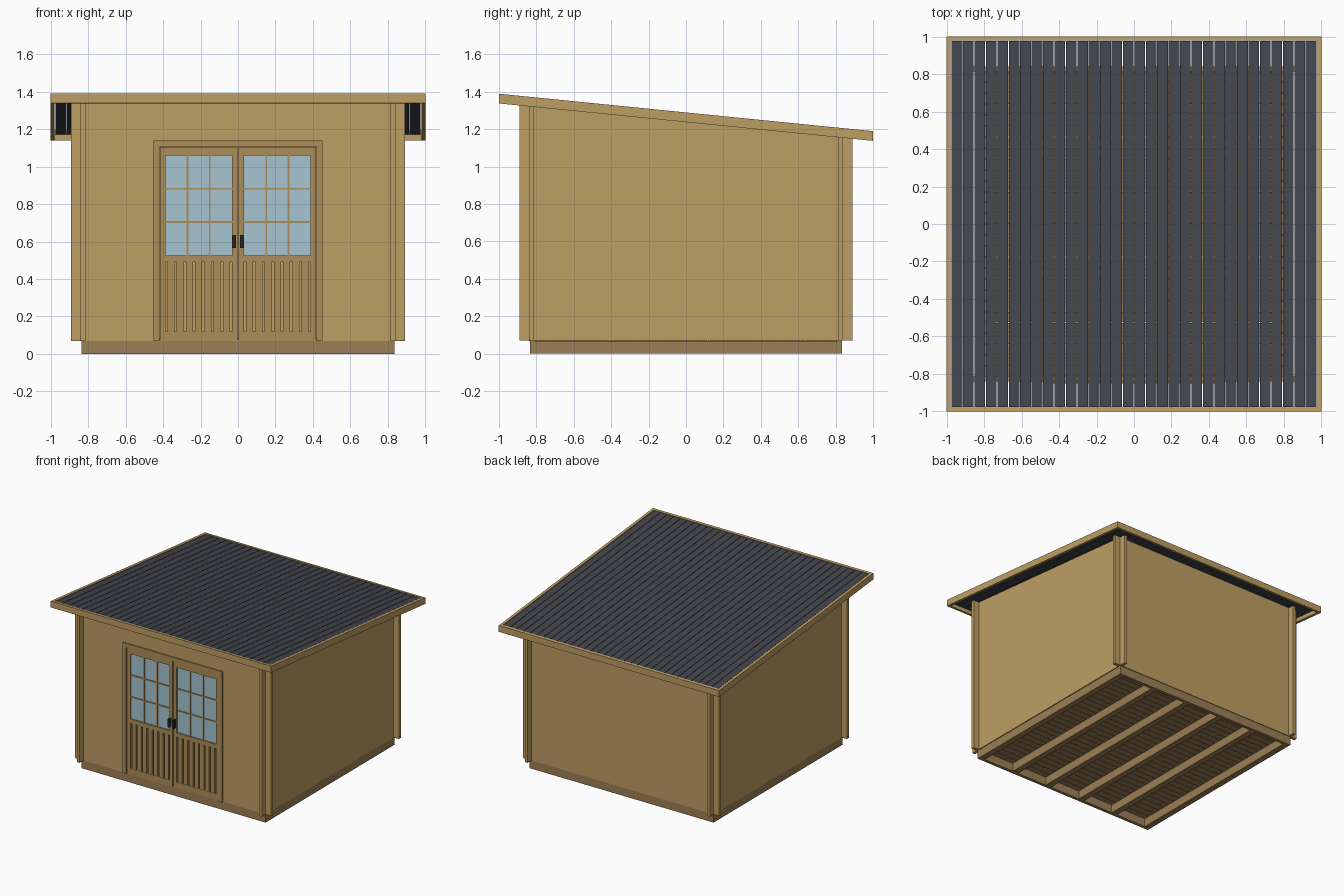
import bpy, bmesh
from mathutils import Vector

if "Cube" in bpy.data.objects:
    bpy.data.objects.remove(bpy.data.objects["Cube"])


def material(name, r, g, b):
    m = bpy.data.materials.new(name)
    m.diffuse_color = (r, g, b, 1)
    m.use_nodes = True
    m.node_tree.nodes["Principled BSDF"].inputs["Base Color"].default_value = m.diffuse_color
    return m


WOOD = material("wood", 0.515, 0.343, 0.126)
DOOR = material("door_wood", 0.42, 0.27, 0.10)
BASE = material("base_wood", 0.33, 0.21, 0.09)
ROOF = material("roof_dark", 0.055, 0.06, 0.073)
GLASS = material("glass", 0.38, 0.56, 0.64)
METAL = material("handle_metal", 0.02, 0.02, 0.022)


def finish(name, bm, mat):
    bmesh.ops.recalc_face_normals(bm, faces=bm.faces[:])
    me = bpy.data.meshes.new(name)
    bm.to_mesh(me)
    bm.free()
    me.materials.append(mat)
    ob = bpy.data.objects.new(name, me)
    bpy.context.collection.objects.link(ob)
    return ob


def boxes(name, items, mat, slope=0.0):
    """Each item is x0, x1, y0, y1, z0, z1; slope shears z along y."""
    bm = bmesh.new()
    for x0, x1, y0, y1, z0, z1 in items:
        for v in bmesh.ops.create_cube(bm, size=1)["verts"]:
            x = x0 + (v.co.x + 0.5) * (x1 - x0)
            y = y0 + (v.co.y + 0.5) * (y1 - y0)
            z = z0 + (v.co.z + 0.5) * (z1 - z0)
            v.co = (x, y, z + slope * y)
    return finish(name, bm, mat)


def prism(name, pts, axis, a, b, mat):
    """Extrude a profile of (horizontal, z) points along x or y from a to b."""
    bm = bmesh.new()
    vs = [bm.verts.new((a, h, z) if axis == "x" else (h, a, z)) for h, z in pts]
    face = bm.faces.new(vs)
    ext = bmesh.ops.extrude_face_region(bm, geom=[face])["geom"]
    move = Vector((b - a, 0, 0)) if axis == "x" else Vector((0, b - a, 0))
    bmesh.ops.translate(bm, vec=move, verts=[g for g in ext if isinstance(g, bmesh.types.BMVert)])
    return finish(name, bm, mat)


W0, W1, END = 0.815, 0.84, 0.89      # wall inner face, outer face, log end
SLOPE, TOP = -0.1, 1.29              # roof plane


def under(y):
    return TOP - 0.024 + SLOPE * y


# base: joists, end rims and floor planks
joists = [(x - 0.025, x + 0.025, -0.81, 0.81, 0, 0.068)
          for x in (-0.81 + 0.324 * i for i in range(6))]
boxes("floor_joists", joists, BASE)
boxes("base_rims", [(-0.835, 0.835, s * 0.81, s * 0.835, 0, 0.07) for s in (-1, 1)], BASE)
n = 28
p = 1.63 / n
boxes("floor_planks", [(-0.815, 0.815, -0.815 + i * p, -0.815 + (i + 1) * p - 0.003, 0.068, 0.085)
                       for i in range(n)], BASE)

# side walls with sloping tops, log ends crossing at the corners
for s, side in ((-1, "left"), (1, "right")):
    prism(side + "_wall", [(-END, 0.07), (END, 0.07), (END, under(END)), (-END, under(-END))],
          "x", s * W0, s * W1, WOOD)

# back wall, and front wall with door opening
zb, zf = under(W1), under(-W0)
prism("back_wall", [(-END, 0.07), (END, 0.07), (END, zb), (-END, zb)], "y", W0, W1, WOOD)
prism("front_wall", [(-END, 0.07), (-0.435, 0.07), (-0.435, 1.125), (0.435, 1.125),
                     (0.435, 0.07), (END, 0.07), (END, zf), (-END, zf)], "y", -W1, -W0, WOOD)

# roof boards running down the slope with narrow gaps
n = 32
p = 1.95 / n
boxes("roof_boards", [(-0.975 + i * p + 0.002, -0.975 + (i + 1) * p - 0.002, -0.977, 0.977,
                       TOP - 0.022, TOP - 0.003) for i in range(n)], ROOF, SLOPE)

# fascia boards round the roof edge
fascia = [(-1, 1, s * 0.978, s * 1.0, TOP - 0.052, TOP) for s in (-1, 1)]
fascia += [(s * 0.978, s * 1.0, -0.978, 0.978, TOP - 0.052, TOP) for s in (-1, 1)]
boxes("roof_fascia", fascia, WOOD, SLOPE)

# door casing
y0, y1 = -0.85, -0.805
prism("door_casing", [(-0.452, 0.07), (-0.42, 0.07), (-0.42, 1.108), (0.42, 1.108),
                      (0.42, 0.07), (0.452, 0.07), (0.452, 1.14), (-0.452, 1.14)],
      "y", y0, y1, DOOR)
boxes("door_sill", [(-0.42, 0.42, -0.84, -0.805, 0.068, 0.076)], DOOR)

# two mirrored door leaves
xa, xb, d0, d1 = 0.032, 0.388, -0.842, -0.815
for s, side in ((-1, "left"), (1, "right")):
    def flip(items):
        return [(s * a, s * b, *rest) for a, b, *rest in items]

    # stiles and rails
    boxes(side + "_door_frame", flip([
        (0.003, xa, d0, d1, 0.076, 1.104), (xb, 0.416, d0, d1, 0.076, 1.104),
        (xa, xb, d0, d1, 0.076, 0.12), (xa, xb, d0, d1, 0.49, 0.525),
        (xa, xb, d0, d1, 1.06, 1.104)]), DOOR)
    # lower slats with open gaps
    pitch = (xb - xa - 0.012) / 7
    boxes(side + "_door_slats", flip([
        (xa + 0.012 + i * pitch, xa + (i + 1) * pitch, d0 + 0.002, d1 - 0.002, 0.12, 0.49)
        for i in range(7)]), DOOR)
    # glass and glazing bars
    boxes(side + "_door_glass", flip([(xa, xb, -0.831, -0.826, 0.525, 1.06)]), GLASS)
    bars = []
    for i in (1, 2):
        x = xa + (xb - xa) * i / 3
        z = 0.525 + 0.535 * i / 3
        bars += [(x - 0.005, x + 0.005, -0.838, -0.819, 0.525, 1.06),
                 (xa, xb, -0.837, -0.82, z - 0.005, z + 0.005)]
    boxes(side + "_glazing_bars", flip(bars), DOOR)
    # handle plate and lever
    boxes(side + "_handle", flip([(0.012, 0.03, -0.848, d0, 0.565, 0.635),
                                  (0.016, 0.026, -0.865, -0.848, 0.602, 0.614),
                                  (0.012, 0.03, -0.873, -0.863, 0.567, 0.633)]), METAL)
